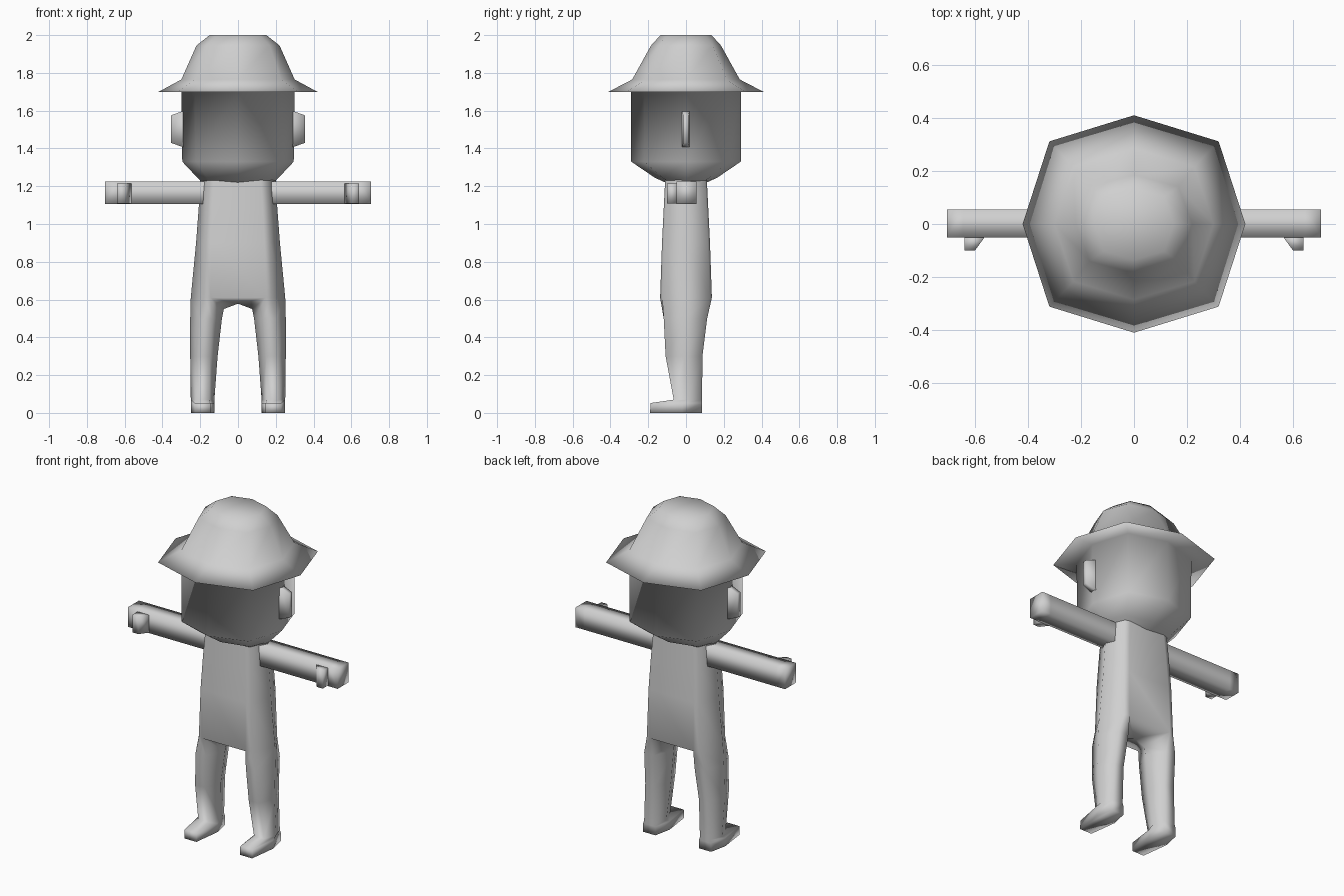
import bpy, bmesh

if "Cube" in bpy.data.objects:
    bpy.data.objects.remove(bpy.data.objects["Cube"])

grey = bpy.data.materials.new("mid_grey")
grey.diffuse_color = (0.63, 0.63, 0.63, 1)
grey.use_nodes = True
grey.node_tree.nodes["Principled BSDF"].inputs["Base Color"].default_value = grey.diffuse_color


def add(name, bm):
    """Turn a bmesh into a smooth grey object."""
    bmesh.ops.recalc_face_normals(bm, faces=bm.faces)
    me = bpy.data.meshes.new(name)
    bm.to_mesh(me)
    bm.free()
    me.materials.append(grey)
    me.shade_smooth()
    ob = bpy.data.objects.new(name, me)
    bpy.context.collection.objects.link(ob)
    return ob


def skin(bm, rings):
    """Join lists of vertices with quads."""
    n = len(rings[0])
    for a, b in zip(rings, rings[1:]):
        for i in range(n):
            j = (i + 1) % n
            bm.faces.new((a[i], a[j], b[j], b[i]))


def loft(name, rings, caps=(True, True)):
    """Skin a list of equal-length point rings."""
    bm = bmesh.new()
    vs = [[bm.verts.new(p) for p in r] for r in rings]
    skin(bm, vs)
    if caps[0]:
        bm.faces.new(vs[0][::-1])
    if caps[1]:
        bm.faces.new(vs[-1])
    return add(name, bm)


def octagon(rx, ry, z, k=0.76):
    pts = [(1, 0), (k, k), (0, 1), (-k, k), (-1, 0), (-k, -k), (0, -1), (k, -k)]
    return [(rx * x, ry * y, z) for x, y in pts]


def torso_ring(z, side, flat, depth):
    """Ten-point section: pointed sides, flat front and back."""
    half = [(side, 0), (flat + 0.02, -depth * 0.92), (flat - 0.01, -depth)]
    front = half + [(-x, y) for x, y in half[::-1]]
    back = [(x, -y) for x, y in front[4:0:-1]]
    return [(x, y, z) for x, y in front + back]


def box_ring(x, y0, y1, z0, z1):
    return [(x, y0, z0), (x, y1, z0), (x, y1, z1), (x, y0, z1)]


# Head and hat: one continuous skin from the chin over the brim to the crown
loft("head_and_hat", [
    octagon(0.19, 0.11, 1.22), octagon(0.215, 0.165, 1.245),
    octagon(0.295, 0.29, 1.33), octagon(0.30, 0.29, 1.70),
    octagon(0.42, 0.41, 1.70), octagon(0.30, 0.285, 1.765),
    octagon(0.22, 0.185, 1.945), octagon(0.15, 0.135, 2.0)], caps=(False, True))

# Body: torso that splits into two legs around a crotch point
bm = bmesh.new()
torso = [[bm.verts.new(p) for p in torso_ring(*r)] for r in (
    (0.61, 0.25, 0.155, 0.137), (0.90, 0.222, 0.15, 0.127),
    (1.10, 0.207, 0.14, 0.117), (1.24, 0.20, 0.13, 0.11))]
skin(bm, torso)
base = torso[0]
crotch = bm.verts.new((0, 0, 0.578))
inner = {}
# Leg levels: height, inner x, outer x, front y, back y, flatness
levels = [(0.50, 0.085, 0.253, -0.118, 0.112, 0.4), (0.30, 0.108, 0.253, -0.108, 0.087, 0.45),
          (0.07, 0.125, 0.25, -0.065, 0.085, 0.55), (0.052, 0.125, 0.25, -0.188, 0.085, 0.65),
          (0.0, 0.125, 0.25, -0.19, 0.085, 0.65)]
for s, (o, fo, fi, bi, bo) in ((1, (0, 1, 2, 8, 9)), (-1, (5, 4, 3, 7, 6))):
    inner[s] = bm.verts.new((s * 0.075, 0, 0.55))
    rings = [[base[o], base[fo], base[fi], inner[s], base[bi], base[bo]]]
    for z, a, b, c, d, k in levels:
        m, h, y = (a + b) / 2, (b - a) / 2, max((c + d) / 2, -0.02)
        pts = [(b, y), (m + k * h, c), (m - k * h, c), (a, y), (m - k * h, d), (m + k * h, d)]
        rings.append([bm.verts.new((s * px, py, z)) for px, py in pts])
    skin(bm, rings)
    bm.faces.new(rings[-1])
    for i in (fi, bi):
        bm.faces.new((base[i], inner[s], crotch))
bm.faces.new((base[2], base[3], crotch))
bm.faces.new((base[7], base[8], crotch))
add("body_and_legs", bm)

for side, s in (("left", 1), ("right", -1)):
    # Arm and hand
    loft(side + "_arm", [box_ring(s * x, -0.05, 0.055, 1.105, 1.225)
                         for x in (0.17, 0.645, 0.705)], caps=(False, True))

    # Thumb: wedge on the front of the hand
    outline = [(0.56, -0.045), (0.60, -0.10), (0.64, -0.10), (0.64, -0.045)]
    loft(side + "_thumb", [[(s * x, y, z) for x, y in outline] for z in (1.108, 1.215)])

    # Ear: thin tapered slab
    loft(side + "_ear", [box_ring(s * 0.27, -0.02, 0.018, 1.40, 1.60),
                         box_ring(s * 0.30, -0.02, 0.018, 1.41, 1.595),
                         box_ring(s * 0.355, -0.015, 0.013, 1.43, 1.575)],
         caps=(False, True))
